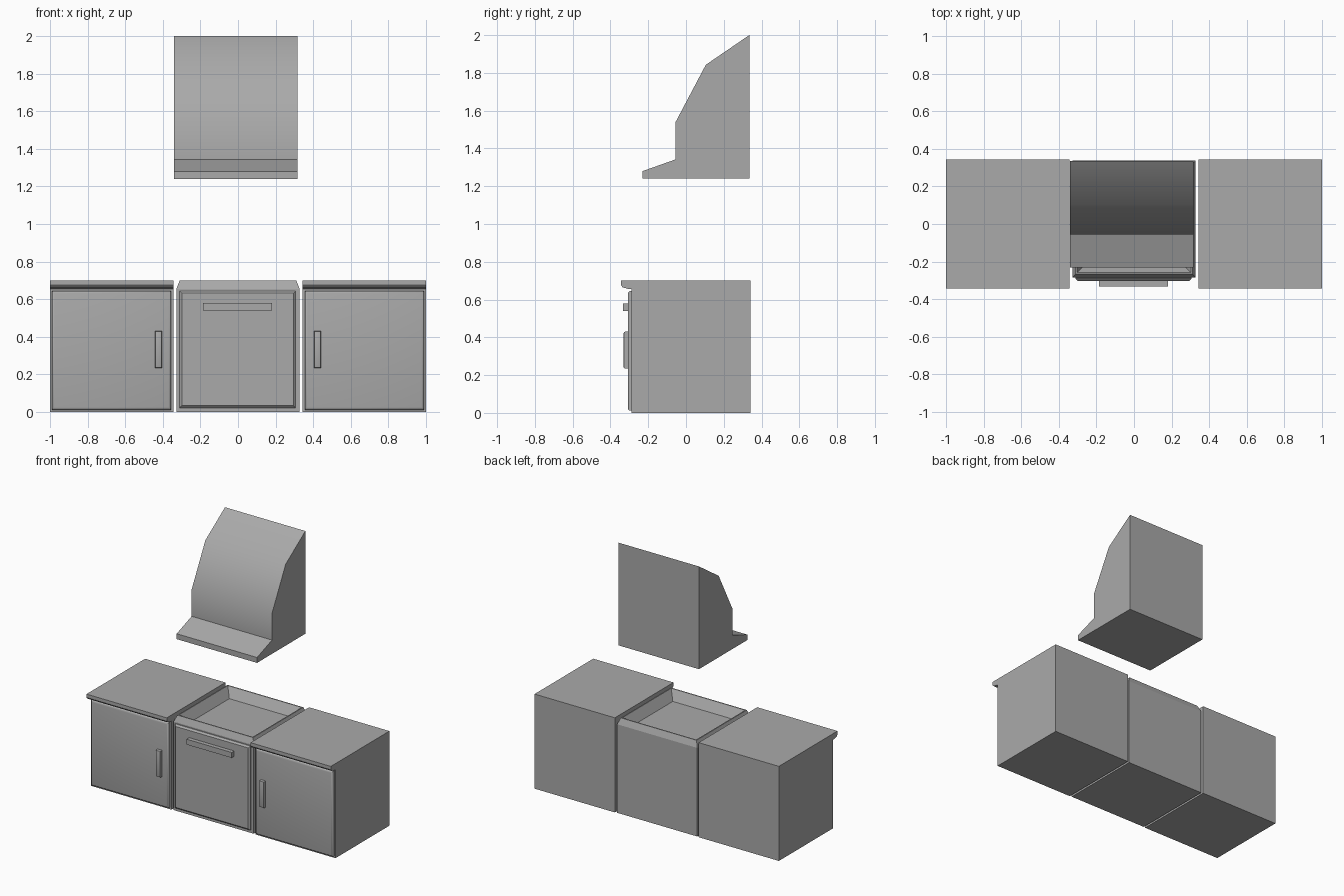
import bpy
import bmesh
import math

cube = bpy.data.objects.get("Cube")
if cube:
    bpy.data.objects.remove(cube, do_unlink=True)

grey = bpy.data.materials.new("plain grey")
grey.use_nodes = True
colour = (0.4, 0.4, 0.4, 1)
grey.diffuse_color = colour
grey.node_tree.nodes["Principled BSDF"].inputs["Base Color"].default_value = colour


def finish(name, bm, smooth=None):
    bmesh.ops.recalc_face_normals(bm, faces=bm.faces)
    mesh = bpy.data.meshes.new(name)
    bm.to_mesh(mesh)
    bm.free()
    mesh.materials.append(grey)
    obj = bpy.data.objects.new(name, mesh)
    bpy.context.collection.objects.link(obj)
    if smooth:
        bpy.ops.object.select_all(action='DESELECT')
        obj.select_set(True)
        bpy.context.view_layer.objects.active = obj
        bpy.ops.object.shade_smooth_by_angle(angle=math.radians(smooth))
    return obj


def extrude_profile(name, profile, x0, x1, smooth=None):
    """Side outline of (y, z) points swept along x."""
    bm = bmesh.new()
    face = bm.faces.new([bm.verts.new((x0, y, z)) for y, z in profile])
    swept = bmesh.ops.extrude_face_region(bm, geom=[face])["geom"]
    verts = [v for v in swept if isinstance(v, bmesh.types.BMVert)]
    bmesh.ops.translate(bm, verts=verts, vec=(x1 - x0, 0, 0))
    return finish(name, bm, smooth)


def box(name, x, y, z, bevel=0.0, segments=1):
    """Box between the given ranges, with its front edges rounded."""
    bm = bmesh.new()
    bmesh.ops.create_cube(bm, size=1)
    for v in bm.verts:
        v.co = [(r[0] if c < 0 else r[1]) for c, r in zip(v.co, (x, y, z))]
    if bevel:
        front = [e for e in bm.edges if all(v.co.y == min(y) or abs(v.co.y - min(y)) < 1e-5
                                            for v in e.verts)]
        bmesh.ops.bevel(bm, geom=front, offset=bevel, segments=segments,
                        profile=0.5, affect='EDGES')
    return finish(name, bm, 40 if segments > 1 else None)


# Cabinets with an overhanging worktop lip, doors and upright handles
cabinet = [(0.342, 0), (0.342, 0.70), (-0.343, 0.70), (-0.343, 0.675),
           (-0.335, 0.664), (-0.30, 0.655), (-0.288, 0.655), (-0.288, 0)]
for side, s in (("left", 1), ("right", -1)):
    def span(a, b):
        return tuple(sorted((s * a, s * b)))
    extrude_profile(side + "_cabinet", cabinet, *span(0.343, 1.0))
    box(side + "_door", span(0.355, 0.99), (-0.308, -0.288), (0.012, 0.645), 0.014, 3)
    box(side + "_door_handle", span(0.405, 0.442), (-0.33, -0.305), (0.235, 0.43), 0.007, 2)

# Oven body: chamfered top edge, thin rim and sloping sunken hob
bm = bmesh.new()
rings = [(0.328, -0.285, 0.338, 0.0), (0.328, -0.285, 0.338, 0.655),
         (0.31, -0.267, 0.32, 0.70), (0.302, -0.259, 0.312, 0.70),
         (0.26, -0.217, 0.27, 0.63)]
loops = [[bm.verts.new(p) for p in ((-x, f, z), (x, f, z), (x, b, z), (-x, b, z))]
         for x, f, b, z in rings]
for low, high in zip(loops, loops[1:]):
    for i in range(4):
        j = (i + 1) % 4
        bm.faces.new((low[i], low[j], high[j], high[i]))
bm.faces.new(loops[0])
bm.faces.new(loops[-1])
finish("oven_body", bm)
box("oven_door", (-0.311, 0.307), (-0.303, -0.285), (0.022, 0.645), 0.012)
box("oven_handle", (-0.187, 0.181), (-0.333, -0.303), (0.54, 0.58))

# Extractor hood with a softly shaded sloping front
hood = [(0.335, 1.24), (0.335, 2.0), (0.105, 1.843), (-0.055, 1.54),
        (-0.055, 1.342), (-0.23, 1.28), (-0.23, 1.24)]
extrude_profile("extractor_hood", hood, -0.341, 0.317, 35)
